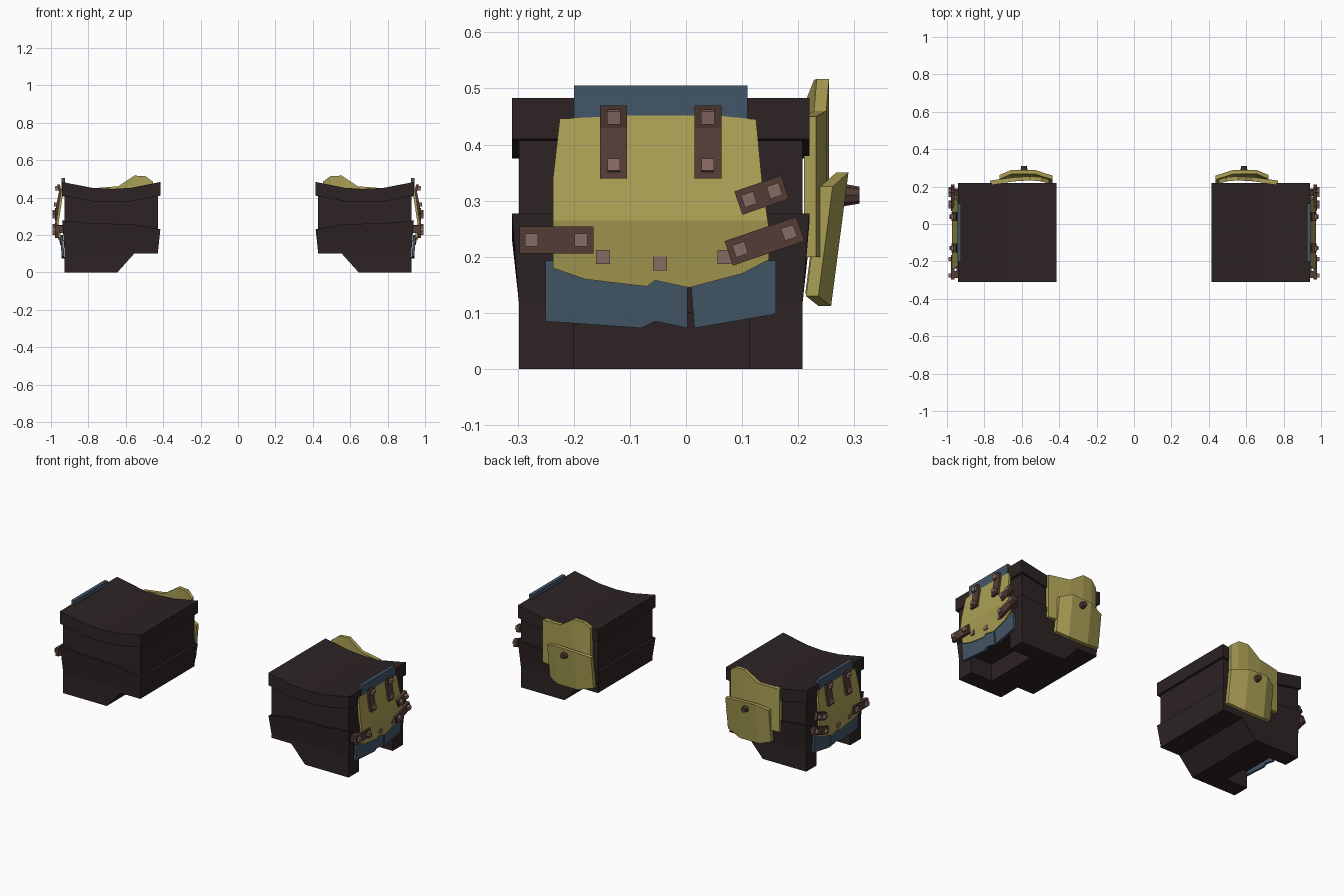
import bpy, bmesh, math
from mathutils import Vector, Matrix

if "Cube" in bpy.data.objects:
    bpy.data.objects.remove(bpy.data.objects["Cube"])


def material(name, rgb):
    m = bpy.data.materials.new(name)
    m.use_nodes = True
    m.diffuse_color = (*rgb, 1)
    m.node_tree.nodes["Principled BSDF"].inputs["Base Color"].default_value = (*rgb, 1)
    return m


DARK = material("dark_leather", (.026, .017, .017))
YELLOW = material("yellow_plate", (.41, .35, .09))
BLUE = material("blue_cloth", (.056, .092, .135))
STRAP = material("brown_strap", (.088, .045, .036))
STUD = material("pale_stud", (.25, .145, .125))


def finish(name, bm, mat):
    """Make the left-hand part and mirror it to the other side."""
    bmesh.ops.recalc_face_normals(bm, faces=bm.faces)
    me = bpy.data.meshes.new(name)
    bm.to_mesh(me)
    bm.free()
    me.materials.append(mat)
    ob = bpy.data.objects.new(name, me)
    bpy.context.collection.objects.link(ob)
    mod = ob.modifiers.new("Mirror", 'MIRROR')
    mod.use_mirror_merge = False


def thicken(bm, offset):
    """Turn a sheet into a solid by extruding it along an offset."""
    out = bmesh.ops.extrude_face_region(bm, geom=bm.faces[:], use_keep_orig=True)
    new = [g for g in out["geom"] if isinstance(g, bmesh.types.BMVert)]
    bmesh.ops.translate(bm, verts=new, vec=offset)


def prism(name, profile, y0, y1, mat):
    bm = bmesh.new()
    bm.faces.new([bm.verts.new((x, y0, z)) for x, z in profile])
    thicken(bm, (0, y1 - y0, 0))
    finish(name, bm, mat)


def band(name, cols, low_in, high_in):
    """Block with a wavy top and bottom; each end can be inset."""
    bm = bmesh.new()
    rings = []
    for i, (x, lo, hi) in enumerate(cols):
        s = 1 if i == 0 else -1 if i == len(cols) - 1 else 0
        rings.append([bm.verts.new((x + s * d, y, z)) for d, y, z in (
            (low_in, -.31 + low_in, lo), (low_in, .22 - low_in, lo),
            (high_in, .22 - high_in, hi), (high_in, -.31 + high_in, hi))])
    for a, b in zip(rings, rings[1:]):
        for k in range(4):
            n = (k + 1) % 4
            bm.faces.new((a[k], a[n], b[n], b[k]))
    bm.faces.new(rings[0])
    bm.faces.new(rings[-1])
    finish(name, bm, DARK)


def panel_x(z):
    """Outer surface of the folded side plate."""
    return .972 - (z - .265) * .15 if z > .265 else .972 - (.265 - z) * .18


def side_sheet(name, outline, mat, surface, thick, fold=None):
    bm = bmesh.new()
    bm.faces.new([bm.verts.new((0, y, z)) for y, z in outline])
    if fold:
        bmesh.ops.bisect_plane(bm, geom=bm.verts[:] + bm.edges[:] + bm.faces[:],
                               plane_co=(0, 0, fold), plane_no=(0, 0, 1))
    for v in bm.verts:
        v.co.x = surface(v.co.z)
    thicken(bm, (-thick, 0, 0))
    finish(name, bm, mat)


def block(name, centre, size, mat, turn=0, lean=0):
    bm = bmesh.new()
    m = (Matrix.Translation(centre) @ Matrix.Rotation(lean, 4, 'Y')
         @ Matrix.Rotation(turn, 4, 'X') @ Matrix.Diagonal((*size, 1)))
    bmesh.ops.create_cube(bm, size=1, matrix=m)
    finish(name, bm, mat)


def bent_plate(name, cols, thick, lean):
    """Back plate of flat strips; cols hold x, y, low z, high z."""
    bm = bmesh.new()
    pairs = [[bm.verts.new((x, y + lean * (z - .2), z)) for z in (lo, hi)]
             for x, y, lo, hi in cols]
    for a, b in zip(pairs, pairs[1:]):
        bm.faces.new((a[0], b[0], b[1], a[1]))
    thicken(bm, (0, -thick, 0))
    finish(name, bm, YELLOW)


# Main body: dipped rim, inset collar and flared skirt
band("rim", [(.415, .41, .483), (.57, .38, .452), (.67, .375, .446),
             (.78, .38, .452), (.94, .41, .483)], 0, 0)
band("collar", [(.415, .2, .42), (.57, .2, .39), (.67, .2, .385),
                (.78, .2, .39), (.94, .2, .42)], .012, .012)
band("skirt", [(.415, .12, .23), (.55, .12, .255), (.67, .12, .26),
               (.78, .12, .262), (.94, .12, .277)], .012, 0)

# Foot with a notch in the outer side
foot = [(.427, .12), (.427, .1), (.555, .1), (.645, 0)]
legs = foot + [(.928, 0), (.928, .12)]
notched = foot + [(.79, 0), (.79, .1), (.928, .1), (.928, .12)]
prism("foot_front", legs, -.298, -.2, DARK)
prism("foot_middle", notched, -.2, .112, DARK)
prism("foot_back", legs, .112, .208, DARK)

# Blue cloth above and below the side plate
block("cloth_top", (.934, -.045, .455), (.02, .31, .1), BLUE)
cloth_x = lambda z: .938 + .06 * z
side_sheet("cloth_front", [(-.25, .085), (-.08, .073), (-.055, .085), (.003, .073),
                           (.003, .2), (-.25, .193)], BLUE, cloth_x, .014)
side_sheet("cloth_back", [(.015, .073), (.16, .098), (.16, .193), (.005, .2)],
           BLUE, cloth_x, .014)

# Folded yellow side plate
side_sheet("side_plate", [(-.237, .18), (-.237, .34), (-.225, .446), (0, .457), (.125, .445),
                          (.135, .34), (.148, .25), (.148, .195), (.1, .17), (.005, .145),
                          (-.055, .158), (-.07, .147), (-.18, .16)],
           YELLOW, panel_x, .013, .265)

# Upright straps, kinked at the top
for n, y in enumerate((-.129, .039)):
    prism(f"upright_strap_{n}", [(.975, .34), (.957, .43), (.967, .47),
                                 (.953, .47), (.942, .43), (.955, .34)],
          y - .024, y + .024, STRAP)
    block(f"upright_stud_low_{n}", (.972, y, .362), (.024, .022, .022), STUD, 0, -.2)
    block(f"upright_stud_high_{n}", (.965, y, .45), (.024, .024, .024), STUD, 0, .2)

# Side straps: centre y, z, length, width, turn, stud spacing
for n, (y, z, length, width, turn, gap) in enumerate((
        (-.231, .23, .132, .048, 0, .044), (.14, .228, .135, .046, .33, .046),
        (.135, .31, .088, .044, .33, .024))):
    x = panel_x(z) + .003
    block(f"side_strap_{n}", (x, y, z), (.018, length, width), STRAP, turn)
    for s in (-1, 1):
        block(f"side_stud_{n}_{'front' if s < 0 else 'back'}",
              (x + .011, y + s * gap * math.cos(turn), z + s * gap * math.sin(turn)),
              (.024, .023, .023), STUD, turn)

# Short tabs joining the angled straps to the body
block("strap_tab", (.945, .17, .235), (.045, .03, .03), STRAP, .33)
block("strap_tab_front", (.945, -.27, .23), (.045, .04, .04), STRAP)

# Small rivets along the bottom of the side plate
for n, (y, z) in enumerate(((-.148, .2), (-.046, .188), (.069, .2))):
    block(f"plate_rivet_{n}", (panel_x(z), y, z), (.01, .025, .025), STUD)

# Two overlapping bent plates at the back
bent_plate("back_plate_upper", [(.455, .238, .2, .485), (.495, .25, .2, .515),
                                (.555, .255, .2, .517), (.64, .25, .2, .46),
                                (.77, .232, .2, .45)], .022, 0)
bent_plate("back_plate_lower", [(.437, .243, .135, .325), (.53, .27, .112, .345),
                                (.655, .27, .112, .35), (.72, .245, .13, .325)], .022, .13)

# Fastener on the back plates
bm = bmesh.new()
bmesh.ops.create_cone(bm, cap_ends=True, segments=8, radius1=.021, radius2=.015, depth=.035,
                      matrix=Matrix.Translation((.588, .292, .31))
                      @ Matrix.Rotation(-math.pi / 2, 4, 'X'))
finish("back_fastener", bm, STRAP)
